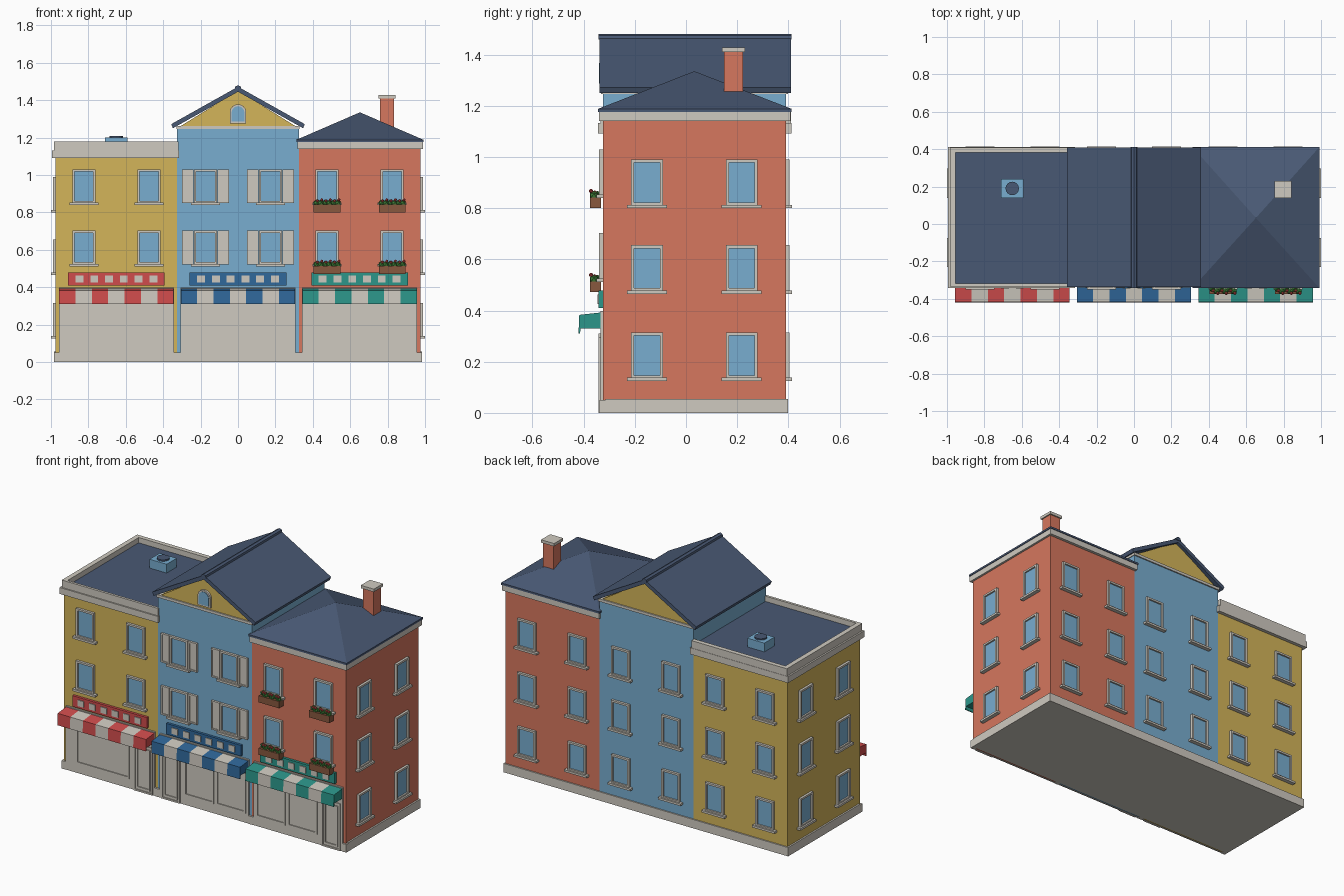
import bpy, bmesh, math
from mathutils import Matrix, Vector

if "Cube" in bpy.data.objects:
    bpy.data.objects.remove(bpy.data.objects["Cube"])


def lin(c):
    return tuple((v / 255 / 12.92) if v < 10 else ((v / 255 + 0.055) / 1.055) ** 2.4 for v in c) + (1,)


COL = {"yellow": (212, 181, 90), "light_blue": (120, 173, 208), "salmon": (214, 119, 94),
       "navy": (73, 89, 116), "stone": (207, 202, 192), "red": (208, 76, 76),
       "blue": (48, 104, 155), "teal": (44, 150, 138), "brown": (136, 88, 62), "green": (62, 125, 55)}
MAT = {}
for name, c in COL.items():
    MAT[name] = bpy.data.materials.new(name)
    MAT[name].diffuse_color = lin(c)

F, B = -0.325, 0.39          # front and back wall planes
MID = (F + B) / 2
HOUSES = [("left", -0.65, "yellow", "red", 1.14),
          ("middle", 0.0, "light_blue", "blue", 1.25),
          ("right", 0.65, "salmon", "teal", 1.16)]


class Part:
    """Collects pieces into one mesh object with one or more colours."""
    def __init__(self, name, *mats):
        self.name, self.mats, self.bm = name, mats, bmesh.new()

    def box(self, x0, x1, y0, y1, z0, z1, m=0, mx=Matrix()):
        s = Matrix.Diagonal((x1 - x0, y1 - y0, z1 - z0, 1))
        t = Matrix.Translation(((x0 + x1) / 2, (y0 + y1) / 2, (z0 + z1) / 2))
        r = bmesh.ops.create_cube(self.bm, size=1, matrix=mx @ t @ s)
        self.paint(r["verts"], m)

    def paint(self, verts, m):
        for f in {f for v in verts for f in v.link_faces}:
            f.material_index = m

    def prism(self, pts, vec, m=0):
        """Extrude a polygon of 3D points along vec."""
        f = self.bm.faces.new([self.bm.verts.new(p) for p in pts])
        r = bmesh.ops.extrude_face_region(self.bm, geom=[f], use_keep_orig=True)
        vs = [v for v in r["geom"] if isinstance(v, bmesh.types.BMVert)]
        bmesh.ops.translate(self.bm, verts=vs, vec=Vector(vec))
        self.paint(vs + list(f.verts), m)

    def done(self, smooth=False):
        bmesh.ops.recalc_face_normals(self.bm, faces=self.bm.faces)
        me = bpy.data.meshes.new(self.name)
        self.bm.to_mesh(me)
        self.bm.free()
        for m in self.mats:
            me.materials.append(MAT[m])
        for p in me.polygons:
            p.use_smooth = smooth
        ob = bpy.data.objects.new(self.name, me)
        bpy.context.collection.objects.link(ob)


def frame(p, x0, x1, z0, z1, w, d, mx, m=0):
    """Four bars standing d out of the wall (local -y is outward)."""
    p.box(x0, x0 + w, -d, 0, z0, z1, m, mx)
    p.box(x1 - w, x1, -d, 0, z0, z1, m, mx)
    p.box(x0 + w, x1 - w, -d, 0, z1 - w, z1, m, mx)
    p.box(x0 + w, x1 - w, -d, 0, z0, z0 + w, m, mx)


def window(p, x, y, z, ang):
    mx = Matrix.Translation((x, y, z)) @ Matrix.Rotation(ang, 4, "Z")
    p.box(-0.055, 0.055, -0.005, 0.005, -0.085, 0.085, 1, mx)
    frame(p, -0.062, 0.062, -0.09, 0.09, 0.012, 0.015, mx)
    p.box(-0.078, 0.078, -0.025, 0, -0.1, -0.087, 0, mx)


FRONT_ROWS, ROWS = (0.94, 0.612), (0.9, 0.565, 0.225)

for side, cx, wall, accent, top in HOUSES:
    # walls
    p = Part(side + "_walls", wall)
    p.box(cx - 0.325, cx + 0.325, F, B, 0.002, top)
    p.done()
    # windows, front and back
    p = Part(side + "_windows", "stone", "light_blue")
    for dx in (-0.174, 0.174):
        for z in FRONT_ROWS:
            window(p, cx + dx, F, z, 0)
        for z in ROWS:
            window(p, cx + dx, B, z, math.pi)
    # windows on the two open end walls
    if cx:
        s = 1 if cx > 0 else -1
        for dy in (-0.185, 0.185):
            for z in ROWS:
                window(p, s * 0.975, MID + dy, z, s * math.pi / 2)
    p.done()

    # shop front with door, display panels and top ledge
    p = Part(side + "_shop_front", "stone")
    p.box(cx - 0.308, cx + 0.308, F - 0.01, F, 0, 0.398)
    mx = Matrix.Translation((cx, F - 0.01, 0))
    s = -1 if cx == 0 else 1
    for a, b, z0, z1 in ((0.165, 0.295, 0.0, 0.295), (0.182, 0.278, 0.02, 0.275)):
        frame(p, min(s * a, s * b), max(s * a, s * b), z0, z1, 0.01, 0.006, mx)
    panes = [(-0.235, 0.135)] if cx < 0 else [(-0.29, -0.085), (-0.07, 0.135)]
    for a, b in panes:
        frame(p, min(s * a, s * b), max(s * a, s * b), 0.06, 0.31, 0.012, 0.006, mx)
    p.done()

    # awning: seven stripes, each a sloped sheet with a hanging valance
    p = Part(side + "_awning", accent, "stone")
    w = 0.612 / 7
    for i in range(7):
        x = cx - 0.306 + i * w
        prof = [(F, 0.393), (-0.417, 0.383), (-0.42, 0.31), (-0.414, 0.31), (-0.412, 0.33), (F, 0.33)]
        p.prism([(x, y, z) for y, z in prof], (w, 0, 0), i % 2)
    p.done()

    # sign board with plain square plates
    p = Part(side + "_sign_board", accent, "stone")
    p.box(cx - 0.258, cx + 0.258, F - 0.016, F, 0.41, 0.478)
    for i in range(6):
        x = cx + (i - 2.5) * 0.079
        p.box(x - 0.021, x + 0.021, F - 0.021, F - 0.016, 0.425, 0.463, 1)
    p.done()

# plinth: sides and back as one slab, with corner stubs at the front
p = Part("plinth", "stone")
p.box(-0.985, 0.985, F + 0.01, B + 0.008, 0, 0.055)
for x0, x1 in ((-0.985, -0.955), (-0.342, -0.308), (0.308, 0.342), (0.955, 0.985)):
    p.box(x0, x1, F - 0.012, F + 0.02, 0, 0.05)
p.done()

# shutters with an inset panel border
p = Part("shutters", "stone")
for cx in (-0.174, 0.174):
    for s in (-1, 1):
        for z in FRONT_ROWS:
            mx = Matrix.Translation((cx + s * 0.095, F, z))
            p.box(-0.029, 0.029, -0.009, 0, -0.088, 0.088, 0, mx)
            frame(p, -0.03, 0.03, -0.09, 0.09, 0.009, 0.014, mx)
p.done()

# flower boxes
p = Part("flower_boxes", "brown")
q = Part("flower_plants", "green", "red")
for cx in (0.476, 0.824):
    for z in (0.80, 0.472):
        p.box(cx - 0.071, cx + 0.071, -0.375, -0.332, z, z + 0.042)
        for i in range(6):
            x, y = cx + (i - 2.5) * 0.023, -0.353 + 0.007 * (-1) ** i
            for m, r, c in ((0, 0.018, (x, y, z + 0.05)),
                            (1, 0.009, (x + 0.006, y - 0.011, z + 0.061 + 0.006 * (i % 2)))):
                v = bmesh.ops.create_icosphere(q.bm, subdivisions=1, radius=r, matrix=Matrix.Translation(c))
                q.paint(v["verts"], m)
p.done()
q.done()

# left house: cornice, parapet and flat roof
p = Part("left_cornice_and_parapet", "stone")
p.box(-0.995, -0.315, F - 0.018, B + 0.022, 1.092, 1.132)
Z = (1.132, 1.178)
p.box(-0.985, -0.955, F - 0.01, B + 0.02, *Z)
p.box(-0.955, -0.325, B - 0.008, B + 0.02, *Z)
p.box(-0.955, -0.318, F - 0.01, F + 0.006, *Z)
p.done()
p = Part("left_flat_roof", "navy")
p.box(-0.956, -0.326, F + 0.005, B - 0.007, 1.125, 1.145)
p.done()

# rooftop fan unit
p = Part("roof_fan_unit", "light_blue", "navy")
p.box(-0.71, -0.592, 0.14, 0.24, 1.14, 1.2)
v = bmesh.ops.create_cone(p.bm, cap_ends=True, segments=16, radius1=0.036, radius2=0.036, depth=0.014,
                          matrix=Matrix.Translation((-0.651, 0.19, 1.202)))
p.paint(v["verts"], 1)
p.done()

# middle house: gable ends, trim, roof slabs and ridge cap
p = Part("gable", "yellow")
p.prism([(-0.325, F, 1.25), (0.325, F, 1.25), (0, F, 1.452)], (0, B - F, 0))
p.done()
p = Part("gable_trim", "stone")
p.box(-0.33, 0.33, F - 0.008, B + 0.008, 1.245, 1.262)
p.done()
p = Part("gable_roof", "navy")
for s in (-1, 1):
    prof = [(0, 1.472), (0.357, 1.272), (0.348, 1.25), (0, 1.445)]
    p.prism([(s * x, -0.338, z) for x, z in prof], (0, 0.748, 0))
p.prism([(x, -0.341, z) for x, z in ((-0.018, 1.458), (0.018, 1.458), (0.014, 1.474), (0, 1.48), (-0.014, 1.474))],
        (0, 0.754, 0))
p.done()


# arched gable window
def arch(r, y):
    pts = [(-r, y, 1.286 - (r - 0.034)), (r, y, 1.286 - (r - 0.034))]
    return pts + [(r * math.cos(a), y, 1.334 + r * math.sin(a)) for a in (math.pi * i / 12 for i in range(13))]


p = Part("gable_window", "stone", "light_blue")
p.prism(arch(0.044, F), (0, -0.012, 0))
p.prism(arch(0.034, F - 0.012), (0, -0.003, 0), 1)
p.done()

# right house: cornice and hip roof
p = Part("right_cornice", "stone")
p.box(0.317, 0.988, F - 0.015, B + 0.018, 1.14, 1.178)
p.done()
p = Part("hip_roof", "navy")
x0, x1, y0, y1 = 0.312, 0.992, F - 0.018, B + 0.022
p.box(x0, x1, y0, y1, 1.176, 1.188)
base = [p.bm.verts.new(c) for c in ((x0, y0, 1.188), (x1, y0, 1.188), (x1, y1, 1.188), (x0, y1, 1.188))]
apex = p.bm.verts.new((0.652, MID, 1.335))
for i in range(4):
    p.bm.faces.new((base[i], base[(i + 1) % 4], apex))
p.bm.faces.new(base[::-1])
p.done()

# chimney with cap
p = Part("chimney", "salmon", "stone")
p.box(0.76, 0.834, 0.148, 0.222, 1.18, 1.41)
p.box(0.752, 0.842, 0.14, 0.23, 1.41, 1.428, 1)
p.done()

for m in bpy.data.materials:
    if m.users and not m.is_grease_pencil:
        m.use_nodes = True
        m.node_tree.nodes["Principled BSDF"].inputs["Base Color"].default_value = m.diffuse_color
